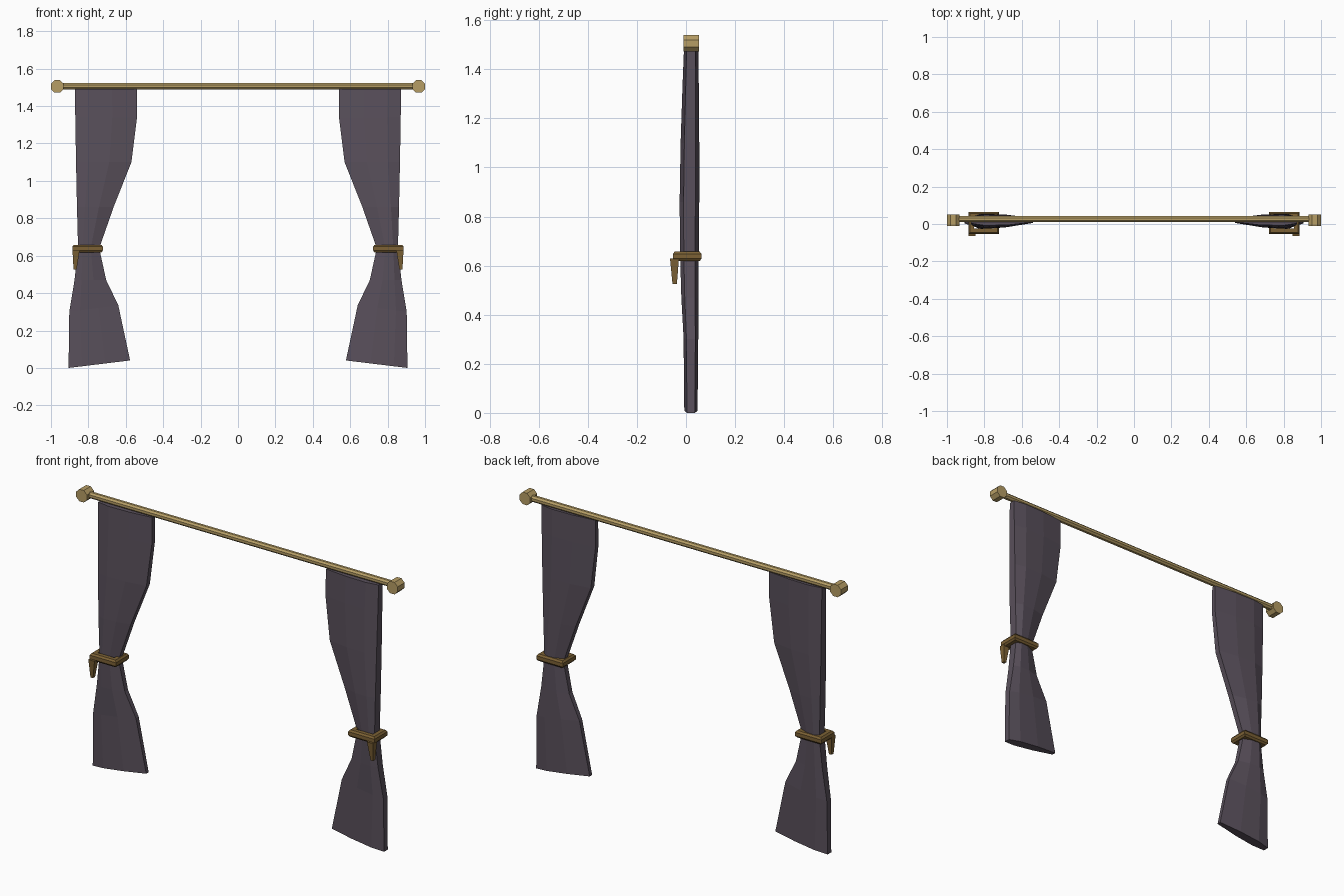
import bpy, bmesh, math
from mathutils import Matrix

cube = bpy.data.objects.get("Cube")
if cube:
    bpy.data.objects.remove(cube, do_unlink=True)


def material(name, rgb):
    mat = bpy.data.materials.new(name)
    mat.use_nodes = True
    mat.diffuse_color = (*rgb, 1)
    mat.node_tree.nodes["Principled BSDF"].inputs["Base Color"].default_value = (*rgb, 1)
    return mat


cloth = material("dusky_purple_cloth", (0.10, 0.08, 0.105))
brass = material("pale_brass", (0.47, 0.34, 0.13))
cord = material("brown_cord", (0.20, 0.12, 0.035))


def finish(name, bm, mat):
    bmesh.ops.recalc_face_normals(bm, faces=bm.faces)
    mesh = bpy.data.meshes.new(name)
    bm.to_mesh(mesh)
    bm.free()
    mesh.materials.append(mat)
    obj = bpy.data.objects.new(name, mesh)
    bpy.context.collection.objects.link(obj)
    return obj


def loft(name, rings, mat, closed=False):
    """Skin a list of point rings; cap the ends or join last to first."""
    bm = bmesh.new()
    rows = [[bm.verts.new(p) for p in ring] for ring in rings]
    n = len(rows[0])
    pairs = list(zip(rows, rows[1:])) + ([(rows[-1], rows[0])] if closed else [])
    for a, b in pairs:
        for i in range(n):
            j = (i + 1) % n
            bm.faces.new((a[i], a[j], b[j], b[i]))
    if not closed:
        bm.faces.new(rows[0])
        bm.faces.new(rows[-1])
    return finish(name, bm, mat)


def prism(name, radius, length, centre, axis, mat):
    """Octagonal bar with flat sides facing the main directions."""
    bm = bmesh.new()
    bmesh.ops.create_cone(bm, cap_ends=True, segments=8, radius1=radius,
                          radius2=radius, depth=length)
    turn = Matrix.Rotation(math.pi / 2, 4, axis) @ Matrix.Rotation(math.pi / 8, 4, "Z")
    bm.transform(Matrix.Translation(centre) @ turn)
    return finish(name, bm, mat)


# Panel rows: outer x, outer z, inner x, inner z, middle y, half depth
ROWS = [
    (0.872, 1.49, 0.54, 1.49, 0.021, 0.029),
    (0.870, 1.34, 0.54, 1.34, 0.019, 0.033),
    (0.866, 1.10, 0.57, 1.10, 0.016, 0.038),
    (0.861, 0.86, 0.665, 0.86, 0.014, 0.040),
    (0.855, 0.64, 0.742, 0.64, 0.014, 0.038),
    (0.874, 0.47, 0.705, 0.47, 0.016, 0.035),
    (0.902, 0.30, 0.640, 0.335, 0.020, 0.030),
    (0.906, 0.00, 0.577, 0.04, 0.020, 0.027),
]
# Lens section: position from outer to inner edge, share of the depth
LENS = [(0, 0.6), (0.22, 1), (0.6, 0.9), (1, 0.4)]
OUTLINE = [(t, d) for t, d in LENS] + [(t, -d) for t, d in reversed(LENS)]

# Tie-back band section: outward offset and height
BAND = [(-0.012, -0.02), (0.010, -0.02), (0.018, -0.01),
        (0.018, 0.01), (0.010, 0.02), (-0.012, 0.02)]

# Rod
prism("rod", 0.018, 1.93, (0, 0.026, 1.506), "Y", brass)

for label, s in (("left", 1), ("right", -1)):
    # Finial
    prism(label + "_finial", 0.0365, 0.062, (s * 0.966, 0.021, 1.505), "X", brass)

    # Gathered curtain panel
    rings = [[(s * (xo + (xi - xo) * t), cy + d * half, zo + (zi - zo) * t)
              for t, d in OUTLINE] for xo, zo, xi, zi, cy, half in ROWS]
    loft(label + "_curtain", rings, cloth)

    # Band around the waist of the panel
    corners = ((1, 1), (-1, 1), (-1, -1), (1, -1))
    band = [[(s * (0.804 + cx * (0.064 + off)), 0.005 + cy * (0.040 + off), 0.638 + z)
             for off, z in BAND] for cx, cy in corners]
    loft(label + "_tie_band", band, cord, closed=True)

    # Hanging tapered tail
    tail = [[(s * (x + cx * w), y + cy * d, z) for cx, cy in corners]
            for x, y, z, w, d in ((0.866, -0.047, 0.628, 0.019, 0.018),
                                  (0.871, -0.046, 0.525, 0.008, 0.009))]
    loft(label + "_tie_tail", tail, cord)
